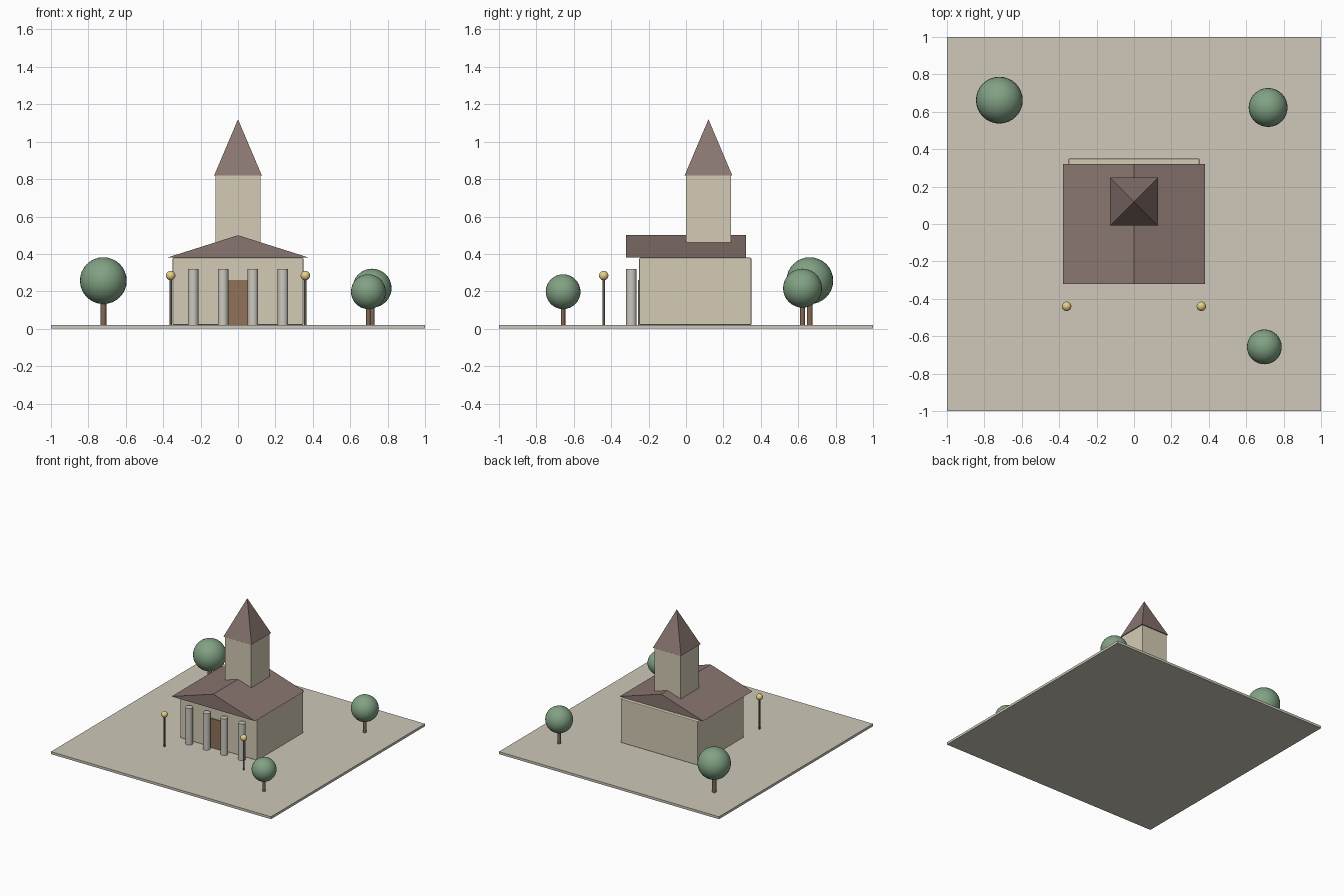
import bpy, math

if "Cube" in bpy.data.objects:
    bpy.data.objects.remove(bpy.data.objects["Cube"])


def material(name, rgb):
    m = bpy.data.materials.new(name)
    m.diffuse_color = (*rgb, 1)
    m.use_nodes = True
    m.node_tree.nodes["Principled BSDF"].inputs["Base Color"].default_value = m.diffuse_color
    return m


PAVING = material("paving", (0.62, 0.58, 0.48))
WALL = material("cream_wall", (0.66, 0.60, 0.46))
ROOF = material("roof_brown", (0.25, 0.18, 0.16))
STONE = material("stone", (0.60, 0.58, 0.52))
WOOD = material("door_wood", (0.28, 0.17, 0.10))
BARK = material("bark", (0.22, 0.14, 0.09))
LEAF = material("leaf", (0.22, 0.36, 0.23))
IRON = material("dark_iron", (0.12, 0.10, 0.08))
GLOW = material("lamp_glow", (0.80, 0.62, 0.25))


def finish(name, mat, smooth=False):
    ob = bpy.context.object
    ob.name = name
    ob.data.materials.append(mat)
    if smooth:
        bpy.ops.object.shade_smooth_by_angle(angle=math.radians(40))
    return ob


def box(name, lo, hi, mat, bevel=0):
    bpy.ops.mesh.primitive_cube_add(size=1, location=[(a + b) / 2 for a, b in zip(lo, hi)])
    bpy.context.object.scale = [b - a for a, b in zip(lo, hi)]
    bpy.ops.object.transform_apply(location=False, rotation=False, scale=True)
    ob = finish(name, mat)
    if bevel:
        mod = ob.modifiers.new("soft_edges", 'BEVEL')
        mod.width, mod.segments = bevel, 2
    return ob


def post(name, x, y, z0, z1, r, mat, sides=24):
    bpy.ops.mesh.primitive_cylinder_add(vertices=sides, radius=r, depth=z1 - z0,
                                        location=(x, y, (z0 + z1) / 2))
    return finish(name, mat, True)


def ball(name, x, y, z, r, mat):
    bpy.ops.mesh.primitive_uv_sphere_add(segments=32, ring_count=16, radius=r, location=(x, y, z))
    return finish(name, mat, True)


# Square plaza slab
box("plaza", (-1, -1, 0), (1, 1, 0.02), PAVING)

# Hall and door
box("hall", (-0.35, -0.25, 0.02), (0.35, 0.35, 0.38), WALL, 0.006)
box("door", (-0.07, -0.257, 0.02), (0.07, -0.24, 0.26), WOOD)

# Gable roof: triangular profile extruded along y
profile = [(-0.38, 0.38), (0.38, 0.38), (0, 0.50)]
verts = [(x, y, z) for y in (-0.32, 0.32) for x, z in profile]
mesh = bpy.data.meshes.new("gable_roof")
mesh.from_pydata(verts, [], [(0, 1, 2), (5, 4, 3), (0, 3, 4, 1), (1, 4, 5, 2), (2, 5, 3, 0)])
mesh.materials.append(ROOF)
bpy.context.collection.objects.link(bpy.data.objects.new("gable_roof", mesh))

# Tower and pyramid spire
box("tower", (-0.12, 0, 0.40), (0.12, 0.24, 0.82), WALL)
bpy.ops.mesh.primitive_cone_add(vertices=4, radius1=0.18, radius2=0, depth=0.30,
                                location=(0, 0.12, 0.97), rotation=(0, 0, math.pi / 4))
finish("spire", ROOF)

# Front columns
for i in range(4):
    post(f"column_{i + 1}", -0.24 + 0.16 * i, -0.292, 0.02, 0.32, 0.028, STONE)

# Trees: position, crown radius, crown centre height
for i, (x, y, r, z) in enumerate([(-0.72, 0.662, 0.125, 0.257),
                                  (0.717, 0.623, 0.104, 0.217),
                                  (0.697, -0.657, 0.093, 0.198)], 1):
    post(f"tree_trunk_{i}", x, y, 0.02, z - r * 0.4, r * 0.125, BARK, 16)
    ball(f"tree_crown_{i}", x, y, z, r, LEAF)

# Lamps either side of the entrance
for side, sx in (("left", -1), ("right", 1)):
    post(f"{side}_lamp_post", sx * 0.36, -0.44, 0.02, 0.275, 0.007, IRON, 12)
    ball(f"{side}_lamp_globe", sx * 0.36, -0.44, 0.284, 0.025, GLOW)
